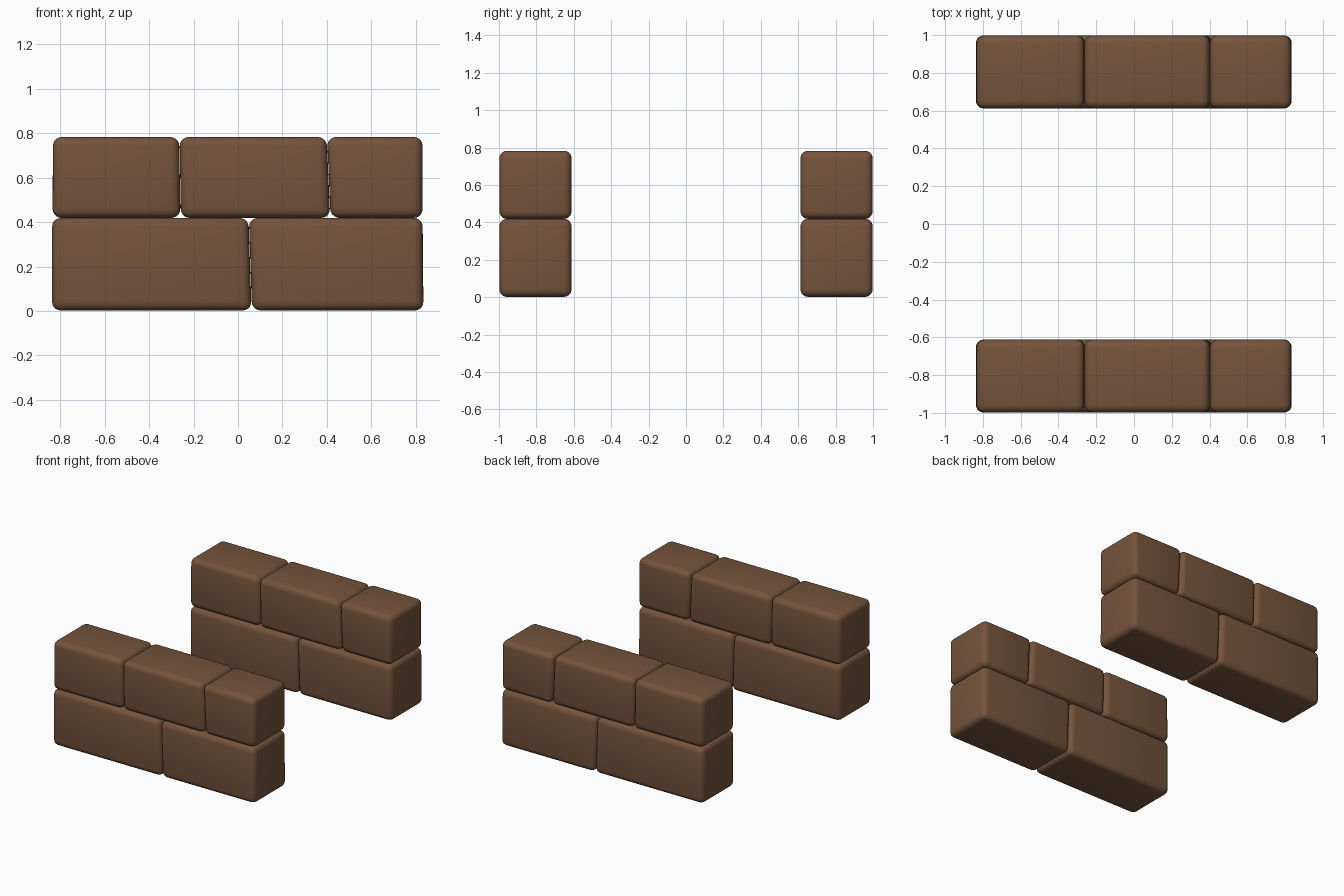
import bpy, bmesh

if "Cube" in bpy.data.objects:
    bpy.data.objects.remove(bpy.data.objects["Cube"])

stone = bpy.data.materials.new("brown stone")
stone.diffuse_color = (0.178, 0.088, 0.045, 1)
stone.use_nodes = True
stone.node_tree.nodes["Principled BSDF"].inputs["Base Color"].default_value = stone.diffuse_color


def block(name, bottom, top, z0, z1, side):
    """Rounded stone; bottom and top are its x ranges at z0 and z1."""
    y0, y1 = sorted((side * 0.612, side * 0.998))
    bm = bmesh.new()
    rings = [[bm.verts.new((x, y, z)) for x, y in
              ((xs[0], y0), (xs[1], y0), (xs[1], y1), (xs[0], y1))]
             for xs, z in ((bottom, z0), (top, z1))]
    bm.faces.new(rings[0][::-1])
    bm.faces.new(rings[1])
    for i in range(4):
        j = (i + 1) % 4
        bm.faces.new((rings[0][i], rings[0][j], rings[1][j], rings[1][i]))
    bmesh.ops.bevel(bm, geom=bm.edges[:], offset=0.04, segments=5,
                    profile=0.5, affect='EDGES', clamp_overlap=True)
    for f in bm.faces:
        f.smooth = True
    me = bpy.data.meshes.new(name)
    bm.to_mesh(me)
    bm.free()
    me.materials.append(stone)
    bpy.context.collection.objects.link(bpy.data.objects.new(name, me))


# Courses: z range and joints as (x at bottom, x at top)
courses = [
    ("lower", 0.002, 0.419, [(-0.838, -0.838), (0.062, 0.048), (0.836, 0.832)]),
    ("upper", 0.419, 0.783, [(-0.836, -0.834), (-0.258, -0.264),
                             (0.416, 0.400), (0.832, 0.832)]),
]

# Two walls mirrored front to back
for wall, side in (("front", -1), ("back", 1)):
    for course, z0, z1, joints in courses:
        for i, (a, b) in enumerate(zip(joints, joints[1:])):
            block(f"{wall}_wall_{course}_stone_{i + 1}",
                  (a[0] + 0.001, b[0] - 0.001), (a[1] + 0.001, b[1] - 0.001),
                  z0, z1, side)
